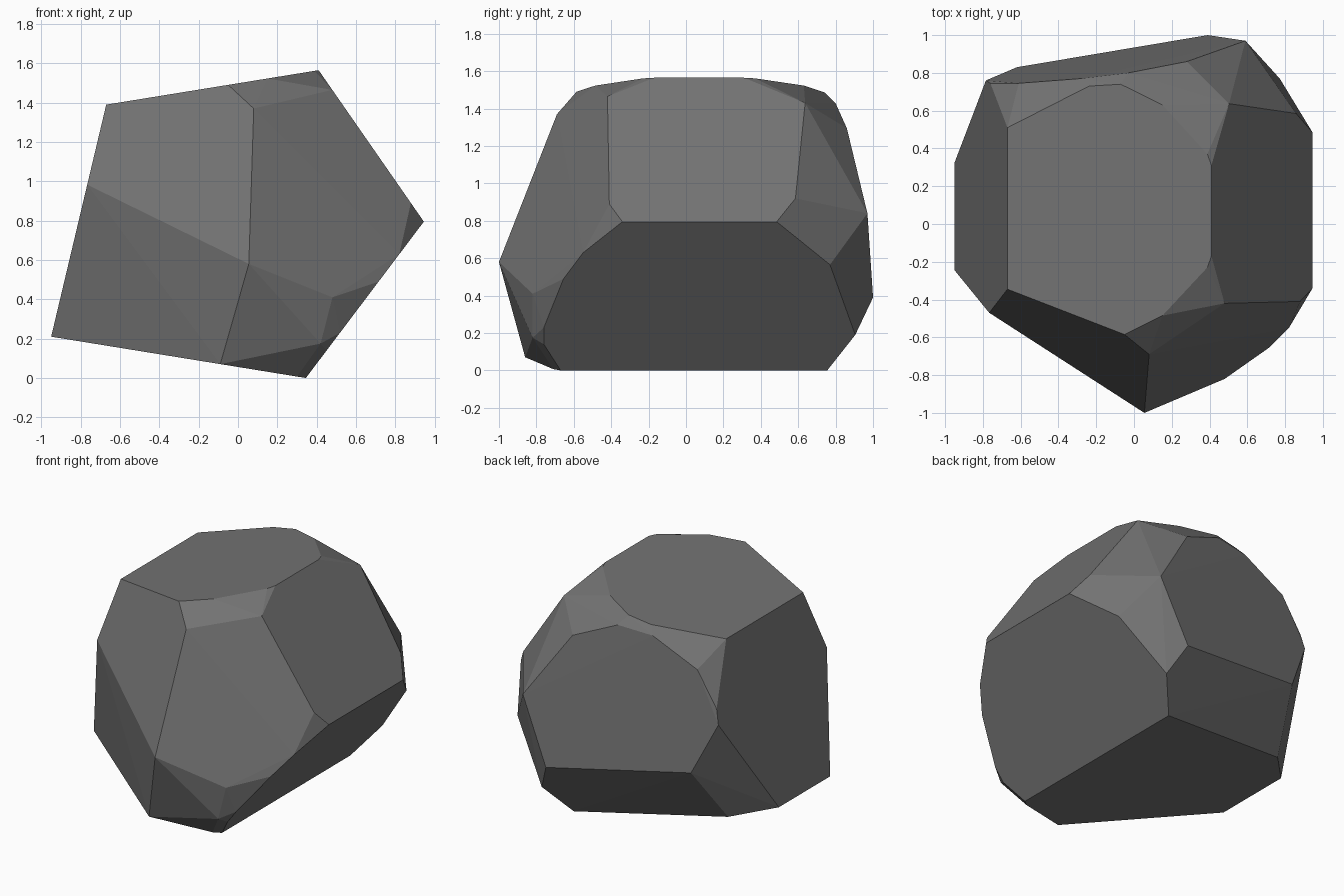
import bpy, bmesh, math

if "Cube" in bpy.data.objects:
    bpy.data.objects.remove(bpy.data.objects["Cube"])

# Side profile (x, z) of the boulder: five broad facets run along y
TL, TR, R, B, L = (-0.67, 1.39), (0.41, 1.565), (0.945, 0.795), (0.345, 0.0), (-0.95, 0.21)


def on_facet(a, b, corners):
    """Points on the facet through profile edge a-b, given as (fraction along edge, y)."""
    return [(a[0] + (b[0] - a[0]) * t, y, a[1] + (b[1] - a[1]) * t) for t, y in corners]


points = []
# top facet
points += on_facet(TL, TR, [(0, 0.51), (0, -0.345), (0.574, -0.585), (0.76, -0.485), (0.98, -0.23),
                            (1, -0.17), (1, 0.31), (0.98, 0.37), (0.76, 0.63), (0.555, 0.74), (0.40, 0.73)])
# upper right facet
points += on_facet(TR, R, [(0.13, -0.42), (0.877, -0.41), (1, -0.34), (1, 0.485), (0.838, 0.585), (0.175, 0.637)])
# lower right facet
points += on_facet(R, B, [(0.208, -0.55), (0.384, -0.655), (0.711, -0.76), (0.824, -0.76),
                          (1, -0.67), (1, 0.755), (0.761, 0.905), (0.289, 0.77)])
# underside facet
points += on_facet(B, L, [(0.035, -0.71), (0.336, -0.86), (1, -0.245), (1, 0.325), (0.824, 0.564)])
# left facet
points += on_facet(L, TL, [(0.655, -0.47), (0.593, 0.76), (0.678, 0.745)])
# front corners
points += [(0.055, -1.0, 0.58), (0.08, -0.69, 1.37), (0.48, -0.82, 0.41), (0.42, -0.82, 0.175)]
# back corners
points += [(0.39, 1.0, 0.39), (0.59, 0.97, 0.84), (-0.62, 0.83, 0.556), (0.28, 0.86, 1.295),
           (-0.03, 0.80, 1.428), (-0.28, 0.77, 1.408), (-0.61, 0.745, 1.247)]

# Wrap the corners in a convex skin and merge flat areas into single facets
bm = bmesh.new()
for p in points:
    bm.verts.new(p)
hull = bmesh.ops.convex_hull(bm, input=bm.verts[:])
loose = [v for v in bm.verts if not v.link_faces]
bmesh.ops.delete(bm, geom=loose, context='VERTS')
bmesh.ops.dissolve_limit(bm, angle_limit=math.radians(1.0), verts=bm.verts[:], edges=bm.edges[:])
bmesh.ops.recalc_face_normals(bm, faces=bm.faces[:])

mesh = bpy.data.meshes.new("boulder")
bm.to_mesh(mesh)
bm.free()

# Plain grey stone, flat shaded
stone = bpy.data.materials.new("grey stone")
stone.diffuse_color = (0.17, 0.17, 0.17, 1)
stone.use_nodes = True
stone.node_tree.nodes["Principled BSDF"].inputs["Base Color"].default_value = stone.diffuse_color
mesh.materials.append(stone)
boulder = bpy.data.objects.new("boulder", mesh)
bpy.context.collection.objects.link(boulder)
